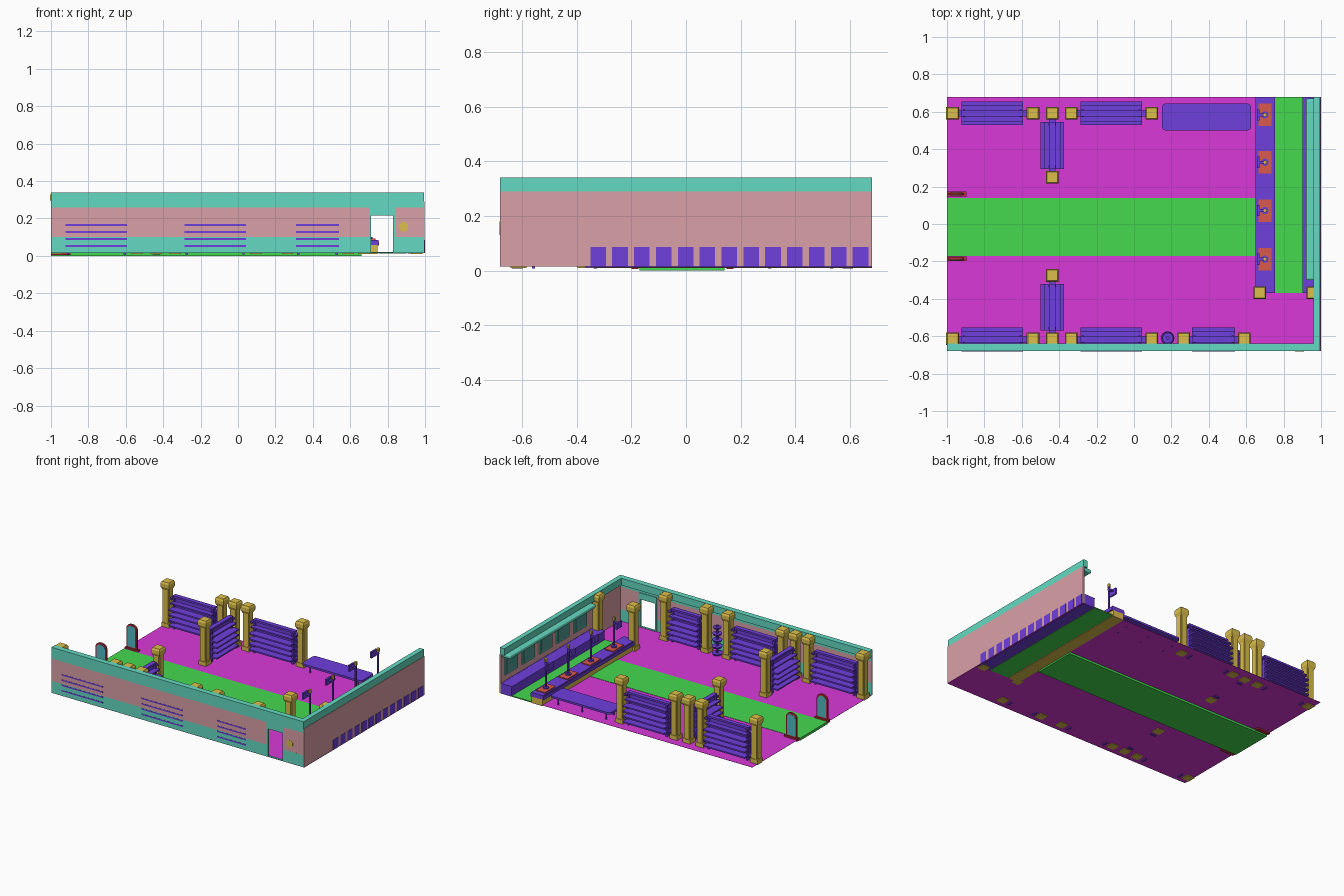
import bpy, bmesh, math
from mathutils import Matrix, Vector

if "Cube" in bpy.data.objects:
    bpy.data.objects.remove(bpy.data.objects["Cube"])

COL = dict(magenta=(.7, .04, .7), green=(.06, .7, .08), blue=(.16, .05, .72), gold=(.72, .52, .07),
           teal=(.13, .7, .54), pink=(.7, .35, .38), red=(.7, .1, .08), maroon=(.5, .03, .05),
           glass=(.08, .5, .55), shade=(.08, .33, .3))
MATS = {}
for n, c in COL.items():
    MATS[n] = bpy.data.materials.new(n)
    MATS[n].diffuse_color = (*c, 1)


def finish(name, bm, col, loc=(0, 0, 0), rot=0):
    bmesh.ops.recalc_face_normals(bm, faces=bm.faces)
    me = bpy.data.meshes.new(name)
    bm.to_mesh(me)
    bm.free()
    me.materials.append(MATS[col])
    ob = bpy.data.objects.new(name, me)
    ob.location = loc
    ob.rotation_euler.z = rot
    bpy.context.collection.objects.link(ob)
    return ob


def add_box(bm, x0, x1, y0, y1, z0, z1):
    m = Matrix.Translation(((x0 + x1) / 2, (y0 + y1) / 2, (z0 + z1) / 2)) @ Matrix.Diagonal((x1 - x0, y1 - y0, z1 - z0, 1))
    bmesh.ops.create_cube(bm, size=1, matrix=m)


def boxes(name, col, *bs, loc=(0, 0, 0), rot=0):
    bm = bmesh.new()
    for b in bs:
        add_box(bm, *b)
    return finish(name, bm, col, loc, rot)


def add_cyl(bm, x, y, z0, z1, r, n=12, r2=None):
    bmesh.ops.create_cone(bm, cap_ends=True, segments=n, radius1=r, radius2=r if r2 is None else r2,
                          depth=z1 - z0, matrix=Matrix.Translation((x, y, (z0 + z1) / 2)))


def extrude(name, col, pts, vec):
    bm = bmesh.new()
    f = bm.faces.new([bm.verts.new(p) for p in pts])
    g = bmesh.ops.extrude_face_region(bm, geom=[f])
    bmesh.ops.translate(bm, vec=Vector(vec), verts=[v for v in g['geom'] if isinstance(v, bmesh.types.BMVert)])
    return finish(name, bm, col)


# floors
boxes("floor", "magenta", (-1, 1, -.68, .68, .0145, .0158))
boxes("runway", "green", (-1, .66, -.17, .14, 0, .018))
boxes("back_counter_floor", "green", (.75, .9, -.37, .68, .012, .02))

# front wall with doorway, banded
Y0, Y1 = -.68, -.67
boxes("front_wall_skirting", "teal", (-1, .70, Y0, Y1, .015, .1), (.84, .995, Y0, Y1, .015, .1))
boxes("front_wall_band", "pink", (-1, .70, Y0, Y1, .1, .26), (.84, .995, Y0, Y1, .1, .26))
boxes("front_wall_cap", "teal", (-1, .995, Y0, Y1, .26, .29), (-1, .995, Y0, -.64, .29, .34))
boxes("door_frame", "teal", (.70, .712, Y0, -.665, .015, .26), (.828, .84, Y0, -.665, .015, .26),
      (.712, .828, Y0, -.665, .215, .26), (.712, .828, Y0, -.665, .015, .02))
extrude("door_plaque", "gold", [(.885 + .027 * math.cos(a), -.682, .155 + .027 * math.sin(a))
        for a in [math.pi / 8 + i * math.pi / 4 for i in range(8)]], (0, .015, 0))

# right wall, cap and hanging shelf
boxes("right_wall", "pink", (.988, .998, -.68, .68, .015, .29))
boxes("right_wall_cap", "teal", (.96, .995, -.68, .68, .29, .34))
shelf = boxes("right_wall_shelf", "teal", (.92, .99, -.3, .67, .268, .295))
bev = shelf.modifiers.new("round", 'BEVEL')
bev.width, bev.segments = .009, 3
for i in range(5):
    y = .57 - i * .195
    boxes("wall_mirror_frame", "teal", (.98, .988, y - .07, y + .07, .13, .25))
    boxes("wall_mirror", "shade", (.976, .98, y - .06, y + .06, .14, .24))

# low cabinet along the right wall, its panels show outside
boxes("wall_cabinet", "blue", (.905, .99, -.37, .68, .012, .08), (.9, .99, -.37, .68, .078, .085))
boxes("cabinet_panels", "blue", *[(.985, 1, max(-.37, -.35 + i * .08), min(.68, -.293 + i * .08), .015, .086)
                                  for i in range(13)])

# counter with four pads and screen posts
boxes("counter_base", "gold", (.66, .745, -.37, .68, .01, .058))
boxes("counter_top", "blue", (.65, .755, -.37, .68, .055, .078), (.655, .75, -.37, .68, .078, .085))
for y in (.583, .33, .072, -.188):
    boxes("counter_pad", "red", (.665, .735, y - .06, y + .06, .083, .092))
    bm = bmesh.new()
    add_cyl(bm, .70, y, .09, .1, .02)
    add_cyl(bm, .70, y, .1, .285, .007, 8)
    add_box(bm, .665, .705, y - .008, y + .008, .262, .274)
    add_box(bm, .658, .67, y - .03, y + .03, .235, .28)
    finish("screen_post", bm, "blue")
    bm = bmesh.new()
    add_cyl(bm, .70, y, .283, .305, .011, 8)
    finish("post_finial", bm, "gold")


# square pillars: fluted shaft, stepped base and flared capital
def pillar(x, y):
    bm = bmesh.new()
    s, d = .026, .02
    add_box(bm, -s, s, -d, d, .01, .29)
    add_box(bm, -d, d, -s, s, .01, .29)
    add_box(bm, -.03, .03, -.03, .03, .01, .045)
    r = math.sqrt(2)
    for z0, z1, a, b in ((.28, .3, .025, .034), (.3, .325, .034, .034), (.325, .338, .034, .028)):
        bmesh.ops.create_cone(bm, cap_ends=True, segments=4, radius1=a * r, radius2=b * r, depth=z1 - z0,
                              matrix=Matrix.Translation((0, 0, (z0 + z1) / 2)) @ Matrix.Rotation(math.pi / 4, 4, 'Z'))
    finish("pillar", bm, "gold", (x, y, 0))


BACK, FRONT = .592, -.613
for x in (-.97, -.54, -.437, -.335, .095):
    pillar(x, BACK)
    pillar(x, FRONT)
for p in ((.265, FRONT), (.59, FRONT), (-.437, .25), (-.437, -.275), (.672, -.367), (.955, -.367)):
    pillar(*p)


# double-sided display racks between pillars
def rack(x, y, length, rot=0):
    h = length / 2
    bs = [(-h, h, -.008, .008, .03, .245)]
    bs += [(-h, h, -w, w, z - .005, z + .005) for z, w in
           ((.052, .064), (.09, .064), (.127, .064), (.165, .064), (.205, .045))]
    bs += [(-h, h, -.016, .016, .237, .25)]
    # end frames, feet and ties to the pillars
    for s in (-1, 1):
        e = s * (h - .012)
        bs += [(e - .006, e + .006, -.02, .02, .008, .235)]
        bs += [(min(s * h, s * (h + .02)), max(s * h, s * (h + .02)), -.018, .018, z, z + .012) for z in (.05, .22)]
    boxes("display_rack", "blue", *bs, loc=(x, y, 0), rot=rot)


for x in (-.757, -.122):
    rack(x, BACK, .328)
    rack(x, -.617, .328)
rack(.425, -.617, .23)
rack(-.437, .42, .25, math.pi / 2)
rack(-.437, -.445, .25, math.pi / 2)

# round tiered stand
bm = bmesh.new()
add_cyl(bm, .18, -.61, .015, .225, .009, 10)
for z, r in ((.015, .036), (.065, .036), (.11, .034), (.155, .032), (.2, .028)):
    add_cyl(bm, .18, -.61, z, z + .014, r * .8, 16, r)
finish("round_stand", bm, "blue")

# long bench table with rounded corners and legs
pts = []
for cx, cy, a0 in ((.605, .625, 0), (.17, .625, 90), (.17, .52, 180), (.605, .52, 270)):
    pts += [(cx + .02 * math.cos(math.radians(a0 + k * 30)), cy + .02 * math.sin(math.radians(a0 + k * 30)), .068)
            for k in range(4)]
extrude("table_top", "blue", pts, (0, 0, .014))
bm = bmesh.new()
for x in (.2, .39, .58):
    for y in (.53, .615):
        add_cyl(bm, x, y, .012, .07, .006, 8)
finish("table_legs", bm, "blue")


# arched entrance gates on red bases
def arch(name, col, y, t, w, z0, zs):
    pts = [(-.95 - w, y - t / 2, z0), (-.95 + w, y - t / 2, z0)]
    pts += [(-.95 + w * math.cos(a), y - t / 2, zs + .03 * w / .04 * math.sin(a))
            for a in [i * math.pi / 8 for i in range(9)]]
    extrude(name, col, pts, (0, t, 0))


for y in (.161, -.186):
    boxes("gate_base", "maroon", (-1, -.895, y - .013, y + .013, .005, .026))
    arch("gate_frame", "maroon", y, .012, .042, .02, .165)
    arch("gate_panel", "glass", y, .016, .033, .035, .16)

for m in bpy.data.materials:
    if m.users and not m.is_grease_pencil:
        m.use_nodes = True
        m.node_tree.nodes["Principled BSDF"].inputs["Base Color"].default_value = m.diffuse_color
